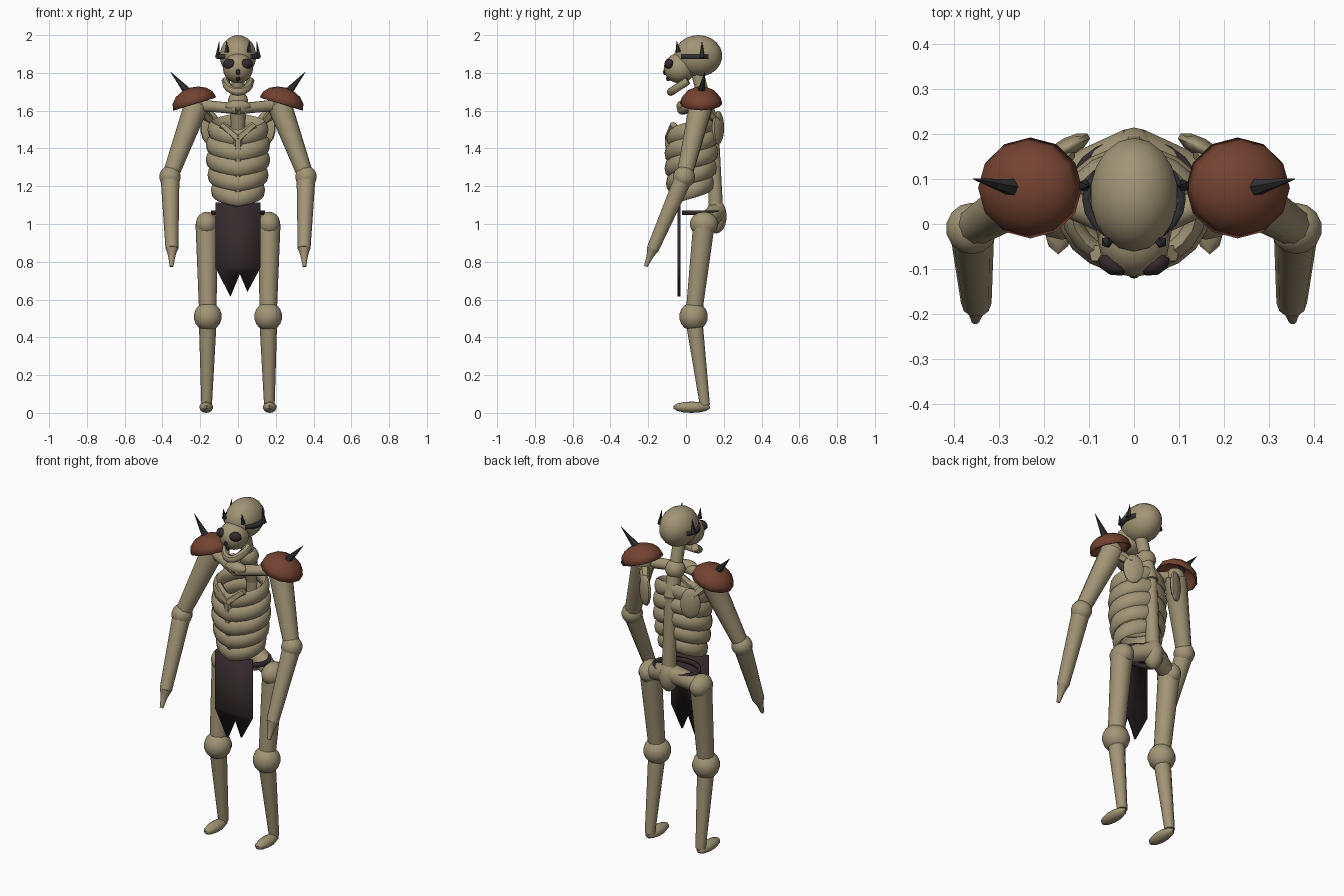
import bpy, bmesh
from math import sin, cos, pi, radians
from mathutils import Vector, Matrix

if "Cube" in bpy.data.objects:
    bpy.data.objects.remove(bpy.data.objects["Cube"])


def material(name, red, green, blue):
    mat = bpy.data.materials.new(name)
    mat.use_nodes = True
    color = (red, green, blue, 1)
    mat.diffuse_color = color
    mat.node_tree.nodes["Principled BSDF"].inputs["Base Color"].default_value = color
    return mat


BONE = material("aged bone", 0.36, 0.3, 0.18)
LEATHER = material("red leather", 0.17, 0.055, 0.03)
CLOTH = material("dark cloth", 0.034, 0.023, 0.025)
IRON = material("dark iron", 0.03, 0.03, 0.03)


def finish(name, bm, mat, thickness=0.0):
    """Turn the mesh into an object; a part off the centre line gets a mirrored twin."""
    bmesh.ops.recalc_face_normals(bm, faces=bm.faces)
    middle = sum(vert.co.x for vert in bm.verts) / len(bm.verts)
    mesh = bpy.data.meshes.new(name)
    bm.to_mesh(mesh)
    bm.free()
    mesh.materials.append(mat)
    mesh.shade_smooth()
    mesh.set_sharp_from_angle(angle=radians(45))
    part = bpy.data.objects.new(name, mesh)
    bpy.context.collection.objects.link(part)
    if abs(middle) > 0.01:
        part.modifiers.new("Mirror", "MIRROR").use_mirror_merge = False
    if thickness:
        part.modifiers.new("Thickness", "SOLIDIFY").thickness = thickness


def tube(name, path, radii, mat=BONE, wide=1.0, up_axis="Y", closed=False, sides=10):
    """Sweep a round or flattened section along a path."""
    bm = bmesh.new()
    reference = Vector((0, up_axis == "Y", up_axis == "Z"))
    count = len(path)
    rings = []
    for i, (point, radius) in enumerate(zip(path, radii)):
        before = path[i - 1] if closed else path[max(i - 1, 0)]
        after = path[(i + 1) % count] if closed else path[min(i + 1, count - 1)]
        along = (after - before).normalized()
        side = along.cross(reference).normalized()
        up = side.cross(along)
        turns = [2 * pi * k / sides for k in range(sides)]
        rings.append([bm.verts.new(point + radius * (side * wide * cos(a) + up * sin(a)))
                      for a in turns])
    for i in range(count if closed else count - 1):
        ring, following = rings[i], rings[(i + 1) % count]
        for k in range(sides):
            bm.faces.new((ring[k - 1], ring[k], following[k], following[k - 1]))
    if not closed:
        bm.faces.new(rings[0])
        bm.faces.new(rings[-1])
    finish(name, bm, mat)


def bone(name, start, end, thick, thin, waist=0.0, mat=BONE, up_axis="Y", sides=10):
    """Straight tapered bone, optionally narrower in the middle."""
    start, end = Vector(start), Vector(end)
    steps = [k / 4 for k in range(5)]
    radii = [(thick + (thin - thick) * t) * (1 - waist * sin(pi * t)) for t in steps]
    tube(name, [start.lerp(end, t) for t in steps], radii, mat, up_axis=up_axis, sides=sides)


def ellipsoid(name, center, radii, mat=BONE, turn=0, segments=14):
    bm = bmesh.new()
    place = (Matrix.Translation(center) @ Matrix.Rotation(radians(turn), 4, "Z")
             @ Matrix.Diagonal((*radii, 1)))
    bmesh.ops.create_uvsphere(bm, u_segments=segments, v_segments=segments // 2 + 2,
                              radius=1, matrix=place)
    finish(name, bm, mat)


def ball(name, center, radius):
    ellipsoid(name, center, (radius, radius, radius))


def band(name, center, half_width, half_depth, mat):
    """Open oval hoop."""
    bm = bmesh.new()
    place = Matrix.Translation(center) @ Matrix.Diagonal((half_width, half_depth, 1, 1))
    bmesh.ops.create_cone(bm, segments=20, radius1=1, radius2=1, depth=0.024, matrix=place)
    finish(name, bm, mat, thickness=0.018)


# Skull and face
ellipsoid("cranium", (0, 0.065, 1.89), (0.098, 0.127, 0.11), segments=18)
ellipsoid("face", (0, -0.035, 1.825), (0.08, 0.083, 0.08), segments=16)
ellipsoid("eye_sockets", (0.045, -0.09, 1.847), (0.036, 0.024, 0.027), CLOTH, 20, segments=8)
ellipsoid("nose_hole", (0, -0.113, 1.805), (0.012, 0.008, 0.017), CLOTH, segments=8)
ellipsoid("mouth_gap", (0, -0.094, 1.77), (0.01, 0.012, 0.014), CLOTH, segments=8)

# Jaw bent around the chin
jaw = [Vector((0.065 * sin(a), 0.01 - 0.09 * cos(a), 1.76 - 0.06 * cos(a)))
       for a in (pi * k / 8 for k in range(-4, 5))]
tube("jaw", jaw, [0.022] * len(jaw), up_axis="Z", sides=8)

# Circlet with thorns
band("circlet", (0, 0.055, 1.885), 0.115, 0.1, IRON)
bone("front_thorns", (0.06, -0.04, 1.91), (0.06, -0.05, 1.97), 0.014, 0.001, mat=IRON, sides=5)
bone("side_thorns", (0.11, 0.085, 1.88), (0.1, 0.085, 1.965), 0.015, 0.001, mat=IRON, sides=5)

# Spine from skull to tailbone
nape = (0, 0.1, 1.65)
upper_back = (0, 0.14, 1.5)
sacrum = (0, 0.16, 1.04)
bone("neck", (0, 0.06, 1.8), nape, 0.035, 0.035)
ball("neck_joint", nape, 0.055)
bone("upper_spine", nape, upper_back, 0.04, 0.04)
bone("spine", upper_back, sacrum, 0.035, 0.04)
ellipsoid("tailbone", sacrum, (0.055, 0.055, 0.09))

# Hollow ribcage of stacked ribs, sloping down to the front
for level in range(5):
    width = 0.15 * (1 - 0.03 * (level - 1.5) ** 2)
    height = 1.5 - 0.08 * level
    rib = []
    for k in range(20):
        a = 2 * pi * k / 20
        slope = 1 - 2 * min(a, 2 * pi - a) / pi
        rib.append(Vector((width * sin(a), 0.03 - 0.82 * width * cos(a), height - 0.045 * slope)))
    tube(f"rib_{level + 1}", rib, [0.043] * len(rib), wide=0.5, up_axis="Z", closed=True, sides=8)
chest = (0, -0.09, 1.45)
bone("breastbone", chest, (0, -0.08, 1.17), 0.026, 0.014, sides=6)
bone("upper_chest_prongs", chest, (0.085, -0.065, 1.525), 0.026, 0.02, sides=6)

# Shoulder girdle
shoulder = (0.22, 0.08, 1.63)
ellipsoid("collar_knob", (0, -0.015, 1.625), (0.07, 0.035, 0.032), segments=10)
bone("collarbones", (0, -0.02, 1.61), shoulder, 0.032, 0.035, waist=0.1, up_axis="Z")
ellipsoid("shoulder_blades", (0.148, 0.17, 1.51), (0.058, 0.022, 0.09), turn=-28, segments=10)
bone("shoulder_blade_links", (0.15, 0.165, 1.55), shoulder, 0.025, 0.03, up_axis="Z", sides=6)

# Shoulder pads with spikes
bm = bmesh.new()
bmesh.ops.create_uvsphere(bm, u_segments=12, v_segments=8, radius=1)
lower = [vert for vert in bm.verts if vert.co.z < -0.01]
bmesh.ops.delete(bm, geom=lower, context="VERTS")
bm.transform(Matrix.Translation((0.23, 0.08, 1.637)) @ Matrix.Rotation(radians(17), 4, "Y")
             @ Matrix.Diagonal((0.12, 0.112, 0.088, 1)))
finish("shoulder_pads", bm, LEATHER, thickness=0.01)
bone("pad_spikes", (0.262, 0.08, 1.695), (0.357, 0.1, 1.805), 0.023, 0.001, mat=IRON, sides=6)

# Arms with tapered hands
elbow = (0.36, -0.01, 1.25)
wrist = (0.35, -0.175, 0.87)
ball("shoulder_joints", shoulder, 0.055)
bone("upper_arms", shoulder, elbow, 0.065, 0.042)
ball("elbows", elbow, 0.058)
bone("forearms", elbow, wrist, 0.05, 0.034)
bone("hands", wrist, (0.352, -0.213, 0.775), 0.034, 0.01, waist=0.2)

# Pelvis and legs
hip = (0.165, 0.095, 1)
knee = (0.16, 0.04, 0.51)
ankle = (0.166, 0.1, 0.04)
bone("pelvis", (0, 0.16, 1.06), hip, 0.055, 0.045)
ellipsoid("hip_joints", hip, (0.06, 0.075, 0.065))
bone("thighs", hip, knee, 0.06, 0.045)
ball("knees", knee, 0.076)
bone("shins", knee, ankle, 0.048, 0.028)
ellipsoid("feet", (0.168, 0.03, 0.03), (0.038, 0.1, 0.03), segments=10)

# Belt and notched loincloth
band("belt", (0, 0.085, 1.06), 0.142, 0.107, CLOTH)
half, top, hem = 0.12, 1.115, 0.77
outline = [(-half, top), (-half, hem), (-0.04, 0.615), (0.01, 0.735), (0.05, 0.64),
           (half, hem), (half, top)]
bm = bmesh.new()
bm.faces.new([bm.verts.new((x, -0.03, z)) for x, z in outline])
finish("loincloth", bm, CLOTH, thickness=-0.014)
